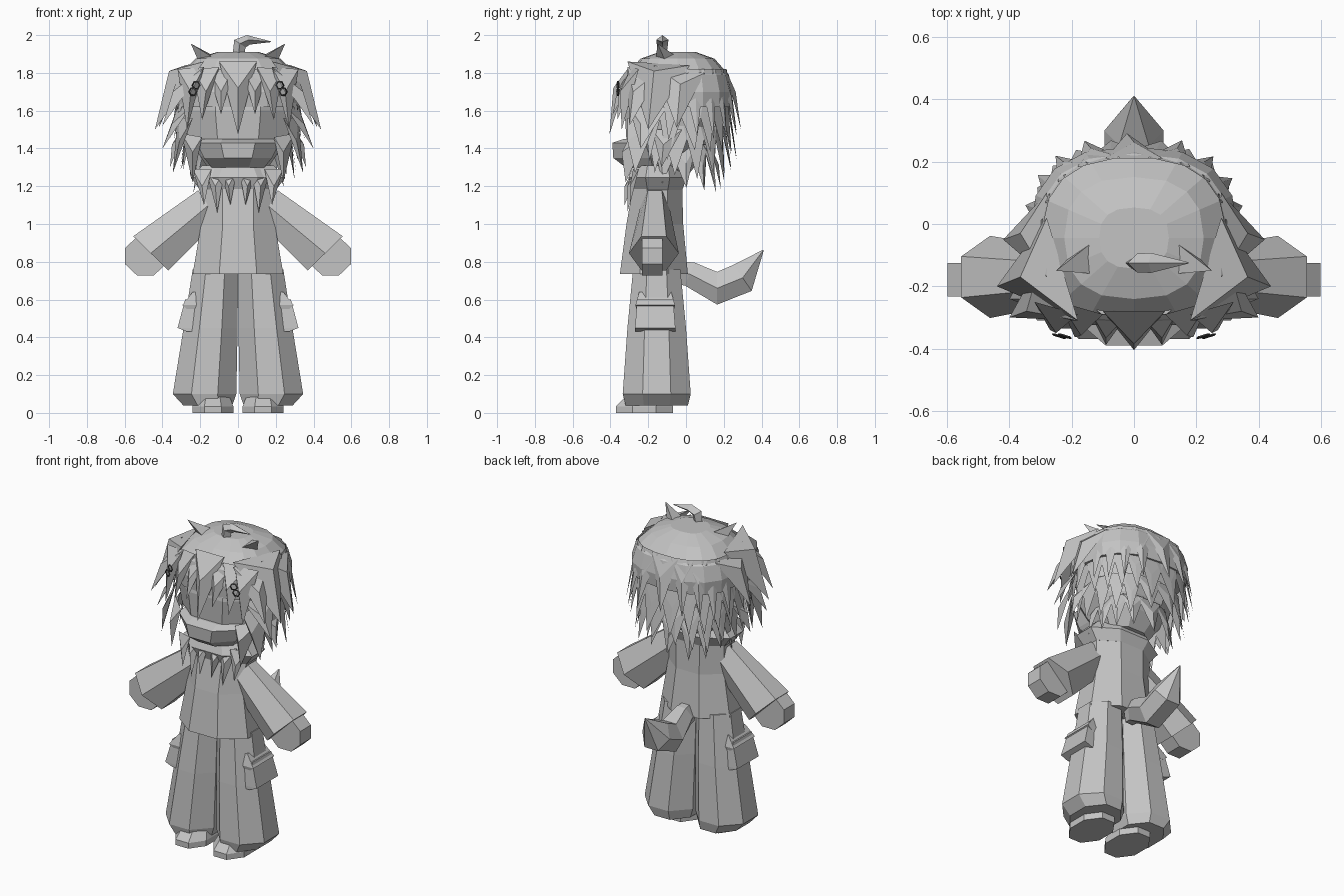
import bpy, bmesh, math, random
from mathutils import Vector as V

if "Cube" in bpy.data.objects:
    bpy.data.objects.remove(bpy.data.objects["Cube"])
random.seed(4)


def mat(name, g):
    m = bpy.data.materials.new(name)
    m.diffuse_color = (g, g, g, 1)
    m.use_nodes = True
    m.node_tree.nodes["Principled BSDF"].inputs["Base Color"].default_value = m.diffuse_color
    return m


GREY = mat("plain grey", 0.55)
DARK = mat("dark clip", 0.05)


def finish(name, bm, m=GREY):
    bmesh.ops.recalc_face_normals(bm, faces=bm.faces)
    me = bpy.data.meshes.new(name)
    bm.to_mesh(me)
    bm.free()
    me.materials.append(m)
    ob = bpy.data.objects.new(name, me)
    bpy.context.collection.objects.link(ob)
    return ob


def ring(c, u, v, n=8, turn=0.5):
    """n-gon whose flats lie at the tips of u and v when turn is 0.5"""
    k = 1 / math.cos(math.pi / n) if turn else 1
    c, u, v = V(c), V(u), V(v)
    return [c + (u * math.cos(t) + v * math.sin(t)) * k
            for t in [(i + turn) * 2 * math.pi / n for i in range(n)]]


def flat(cx, cy, hx, hy, z, n=8):
    return ring((cx, cy, z), (hx, 0, 0), (0, hy, 0), n)


def loft(name, rings, s=1, bm=None):
    bm = bm or bmesh.new()
    rows = [[bm.verts.new((p.x * s, p.y, p.z)) for p in r] for r in rings]
    n = len(rows[0])
    for a, b in zip(rows, rows[1:]):
        for i in range(n):
            bm.faces.new((a[i], a[(i + 1) % n], b[(i + 1) % n], b[i]))
    bm.faces.new(rows[0])
    bm.faces.new(rows[-1])
    return finish(name, bm)


def spike(bm, l, r, ridge, tip, s=1):
    """pointed lock of hair: two base corners, a raised ridge and a tip"""
    a, b, c, d = [bm.verts.new((p[0] * s, p[1], p[2])) for p in (l, r, ridge, tip)]
    for f in ((a, c, d), (c, b, d), (a, b, c), (b, a, d)):
        bm.faces.new(f)


# torso and collar
loft("shirt", [flat(0, -.17, .24, .18, .735), flat(0, -.165, .195, .15, 1.0),
               flat(0, -.15, .2, .13, 1.2), flat(0, -.15, .14, .1, 1.29)])
loft("collar", [flat(0, -.15, .2, .13, 1.18), flat(0, -.15, .25, .155, 1.245),
                flat(0, -.15, .19, .13, 1.31)])

for s, side in ((1, "right"), (-1, "left")):
    # wide trouser leg, shoe, pocket
    loft(side + "_trouser_leg", [flat(.16, -.155, .13, .165, .04), flat(.177, -.155, .168, .18, .1),
                                 flat(.145, -.155, .143, .155, .45), flat(.12, -.155, .12, .125, .76)], s)
    loft(side + "_shoe", [flat(.133, -.22, .108, .15, 0), flat(.133, -.22, .108, .15, .035),
                          flat(.133, -.2, .09, .12, .085)], s)
    loft(side + "_pocket", [flat(.23, -.163, .04, .107, .43, 4), flat(.245, -.163, .075, .107, .45, 4),
                            flat(.225, -.163, .055, .095, .6, 4)], s)
    loft(side + "_pocket_flap", [flat(.22, -.163, .05, .1, .55, 4), flat(.23, -.163, .065, .105, .57, 4),
                                 flat(.2, -.163, .04, .085, .64, 4)], s)
    # six sided sleeve and flat mitten hand
    k = math.cos(math.pi / 6)
    loft(side + "_sleeve", [ring((.155, -.165, 1.1), (0, .075, 0), (.065, 0, .09), 6, 0),
                            ring((.462, -.17, .845), (0, .132, 0), (.107, 0, .104), 6, 0)], s)
    loft(side + "_hand", [ring((.49, y, .83), (.108, 0, 0), (0, 0, .102)) for y in (-.232, -.125)], s)

# curved tail ending in a point
loft("tail", [ring((0, y, z), (w, 0, 0), (0, uy, uz), 6, 0) for y, z, w, uy, uz in
              ((-.03, .74, .05, .02, .07), (.02, .735, .06, .03, .07), (.165, .66, .095, 0, .1),
               (.3, .715, .095, -.055, .08), (.41, .862, .002, -.002, .002))])

# head and jaw band
loft("head", [flat(0, -.1, .14, .12, 1.27), flat(0, -.1, .2, .19, 1.36), flat(0, -.095, .26, .22, 1.44),
              flat(0, -.09, .29, .235, 1.6), flat(0, -.09, .25, .2, 1.82)])
loft("jaw_band", [flat(0, -.2, .14, .12, 1.3), flat(0, -.2, .18, .185, 1.35),
                  flat(0, -.2, .22, .19, 1.43), flat(0, -.2, .2, .13, 1.45)])


# hair cap on a squarish oval
def oval(a, k, z):
    f = lambda t: math.copysign(abs(t) ** .8, t)
    return V((.32 * k * f(math.sin(a)), -.045 - .28 * k * f(math.cos(a)), z))


loft("hair_cap", [[oval(i * math.pi / 8, k, z) for i in range(16)]
                  for k, z in ((1.03, 1.62), (1.05, 1.7), (.97, 1.79), (.7, 1.875), (.35, 1.91))])

# layered locks round the back and sides
bm = bmesh.new()
rows = ((1.82, 1.67, 1.47, .93, 1.1, 1.2, 13), (1.64, 1.53, 1.36, .98, 1.05, 1.14, 14),
        (1.52, 1.41, 1.26, .88, .97, 1.04, 12), (1.42, 1.32, 1.19, .65, .78, .82, 9))
for zb, zr, zt, kb, kr, kt, n in rows:
    a0, a1 = math.radians(58), math.radians(302)
    for i in range(n):
        a = a0 + (a1 - a0) * (i + .5) / n
        h = (a1 - a0) / n * .72
        j = random.uniform(-.035, .035)
        w = 1 - .07 * abs(math.sin(a))
        spike(bm, oval(a - h, kb, zb), oval(a + h, kb, zb), oval(a, kr * w, zr + j),
              oval(a + j, kt * w, zt + j))
finish("back_hair", bm)

# fringe over the forehead: x, half width, tip x, tip height
bm = bmesh.new()
for x, w, tx, tz in ((.25, .07, .27, 1.5), (.17, .07, .19, 1.55), (.09, .07, .09, 1.58)):
    for s in (1, -1):
        spike(bm, (x - w, -.29, 1.83), (x + w, -.25, 1.82), (x, -.375 + x * .1, 1.7),
              (tx, -.415 + x * .3, tz), s)
spike(bm, (-.1, -.28, 1.86), (.1, -.28, 1.86), (0, -.385, 1.72), (0, -.405, 1.475))
finish("fringe", bm)

# flared side tufts, face locks and horn tufts
for s, side in ((1, "right"), (-1, "left")):
    bm = bmesh.new()
    for p in (((.18, -.31, 1.86), (.28, .02, 1.84), (.365, -.17, 1.81), (.44, -.2, 1.5)),
              ((.18, -.31, 1.83), (.3, -.12, 1.83), (.345, -.28, 1.7), (.4, -.3, 1.52)),
              ((.28, -.17, 1.84), (.28, .1, 1.8), (.365, -.03, 1.74), (.42, -.05, 1.51))):
        spike(bm, *p, s)
    finish(side + "_side_tuft", bm)
    bm = bmesh.new()
    for p in (((.25, -.3, 1.62), (.32, -.1, 1.62), (.35, -.24, 1.53), (.4, -.24, 1.4)),
              ((.24, -.31, 1.56), (.32, -.15, 1.56), (.31, -.31, 1.44), (.345, -.27, 1.27)),
              ((.19, -.3, 1.46), (.3, -.2, 1.48), (.24, -.34, 1.38), (.24, -.32, 1.22)),
              ((.28, -.18, 1.5), (.3, -.02, 1.5), (.35, -.12, 1.42), (.36, -.13, 1.3))):
        spike(bm, *p, s)
    finish(side + "_face_locks", bm)
    bm = bmesh.new()
    spike(bm, (.11, -.04, 1.88), (.13, -.16, 1.88), (.2, -.1, 1.84), (.25, -.15, 1.955), s)
    finish(side + "_horn_tuft", bm)
    # pair of small ring clips
    for i, (x, z) in enumerate(((.222, 1.735), (.24, 1.7))):
        bpy.ops.mesh.primitive_torus_add(major_segments=6, minor_segments=3, major_radius=.02,
                                         minor_radius=.005, location=(s * x, -.36, z),
                                         rotation=(math.pi / 2, 0, s * .3))
        ob = bpy.context.object
        ob.name = "%s_hair_clip_%d" % (side, i + 1)
        ob.data.materials.append(DARK)

# long locks lying on the chest
bm = bmesh.new()
for x, w, tz in ((.05, .045, 1.1), (.12, .05, 1.06), (.19, .05, 1.1)):
    for s in (1, -1):
        spike(bm, (x - w, -.28, 1.29), (x + w, -.25, 1.29), (x, -.335 + x * .2, 1.2),
              (x - .01, -.335 + x * .2, tz), s)
finish("chest_locks", bm)

# stray curl on the crown
loft("crown_curl", [ring(c, u, (0, w, 0), 4, 0) for c, u, w in
                    (((0, -.125, 1.88), (.03, 0, 0), .02), ((.01, -.125, 1.955), (.03, 0, -.02), .03),
                     ((.055, -.125, 1.975), (.008, 0, -.025), .032),
                     ((.175, -.125, 1.965), (0, 0, -.002), .002))])
